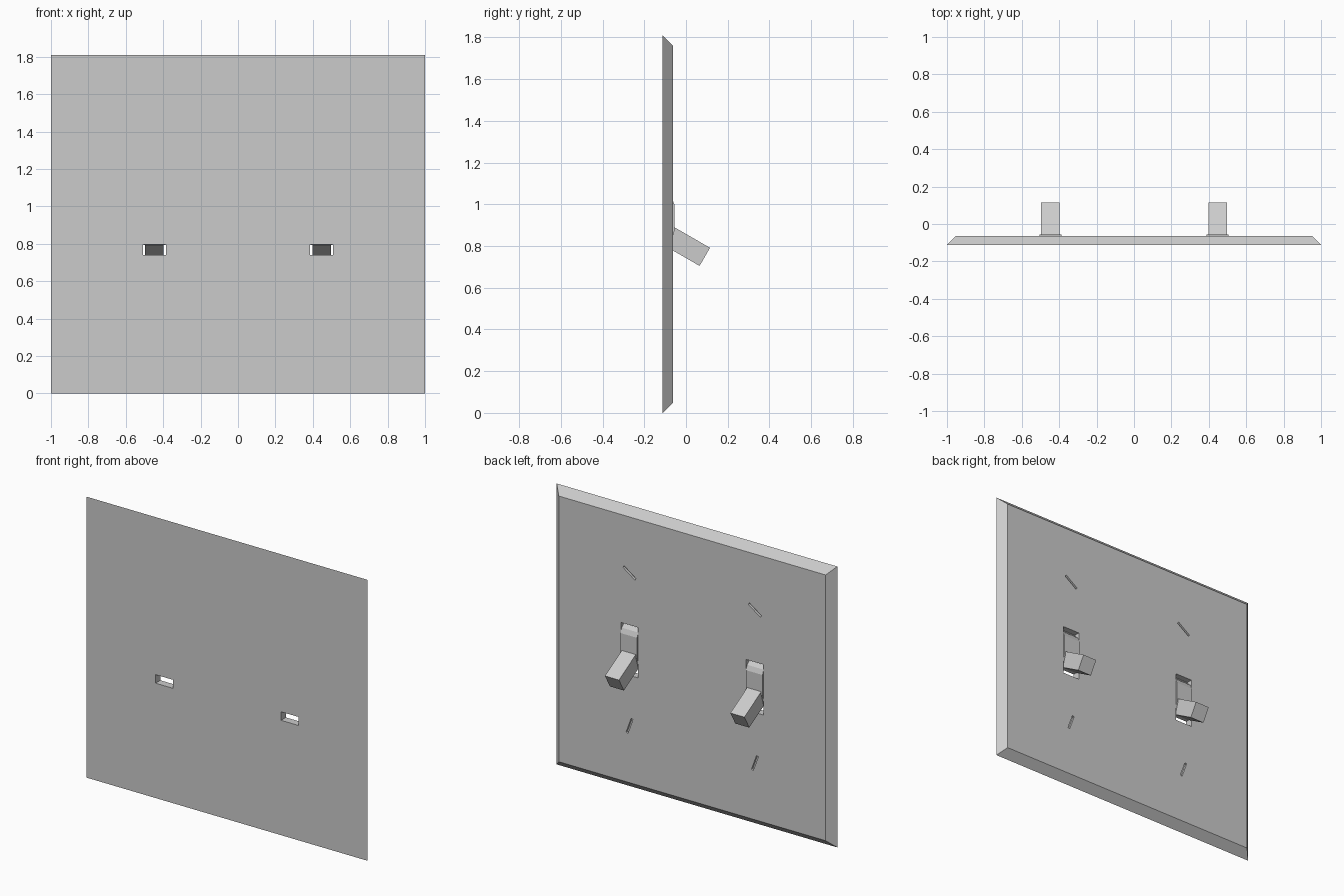
import bpy, bmesh
from math import radians
from mathutils import Matrix, Vector

if "Cube" in bpy.data.objects:
    bpy.data.objects.remove(bpy.data.objects["Cube"])

H = 1.81              # plate height
BACK, FACE = -0.112, -0.063


def finish(name, bm):
    bmesh.ops.recalc_face_normals(bm, faces=bm.faces)
    me = bpy.data.meshes.new(name)
    bm.to_mesh(me)
    bm.free()
    ob = bpy.data.objects.new(name, me)
    bpy.context.scene.collection.objects.link(ob)
    return ob


def box(name, center, size, rot=(0, 'X')):
    bm = bmesh.new()
    m = Matrix.Translation(center) @ Matrix.Rotation(radians(rot[0]), 4, rot[1])
    bmesh.ops.create_cube(bm, size=1, matrix=m @ Matrix.Diagonal((*size, 1)))
    return finish(name, bm)


def extrude_profile(name, yz, x, width):
    bm = bmesh.new()
    f = bm.faces.new([bm.verts.new((x - width / 2, y, z)) for y, z in yz])
    g = bmesh.ops.extrude_face_region(bm, geom=[f])
    vs = [v for v in g['geom'] if isinstance(v, bmesh.types.BMVert)]
    bmesh.ops.translate(bm, verts=vs, vec=(width, 0, 0))
    return finish(name, bm)


# wall plate with sloped edges
bm = bmesh.new()
rings = []
for y, inset in ((BACK, 0), (FACE, 0.049)):
    a, lo, hi = 1 - inset, inset, H - inset
    rings.append([bm.verts.new(p) for p in
                  ((-a, y, lo), (a, y, lo), (a, y, hi), (-a, y, hi))])
for r in rings:
    bm.faces.new(r)
for i in range(4):
    j = (i + 1) % 4
    bm.faces.new((rings[0][i], rings[0][j], rings[1][j], rings[1][i]))
plate = finish("wall_plate", bm)


def cut(cutter):
    m = plate.modifiers.new("cut", 'BOOLEAN')
    m.operation = 'DIFFERENCE'
    m.solver = 'EXACT'
    m.object = cutter
    cutter.hide_render = True
    cutter.hide_viewport = True


for side, x in (("left", -0.447), ("right", 0.447)):
    # switch opening: stepped slot, open to the back only at the bottom
    cut(extrude_profile("cutter_opening_" + side,
                        [(-0.2, 0.74), (0, 0.74), (0, 1.065), (-0.102, 1.065),
                         (-0.102, 0.795), (-0.2, 0.795)], x, 0.124))
    # screw slots
    for tag, z, ang in (("upper", 1.40, -35), ("lower", 0.415, 70)):
        cut(box(f"cutter_screw_slot_{tag}_{side}", (x, FACE, z),
                (0.105, 0.03, 0.014), (ang, 'Y')))
    # rocker body inside the opening
    extrude_profile("rocker_body_" + side,
                    [(-0.103, 0.793), (-0.08, 0.793), (-0.056, 0.87),
                     (-0.056, 1.0), (-0.068, 1.03), (-0.103, 1.062)], x, 0.118)
    # toggle lever tilted down
    box("toggle_lever_" + side, (x, 0.0035, 0.798), (0.1, 0.2, 0.1), (-30, 'X'))
